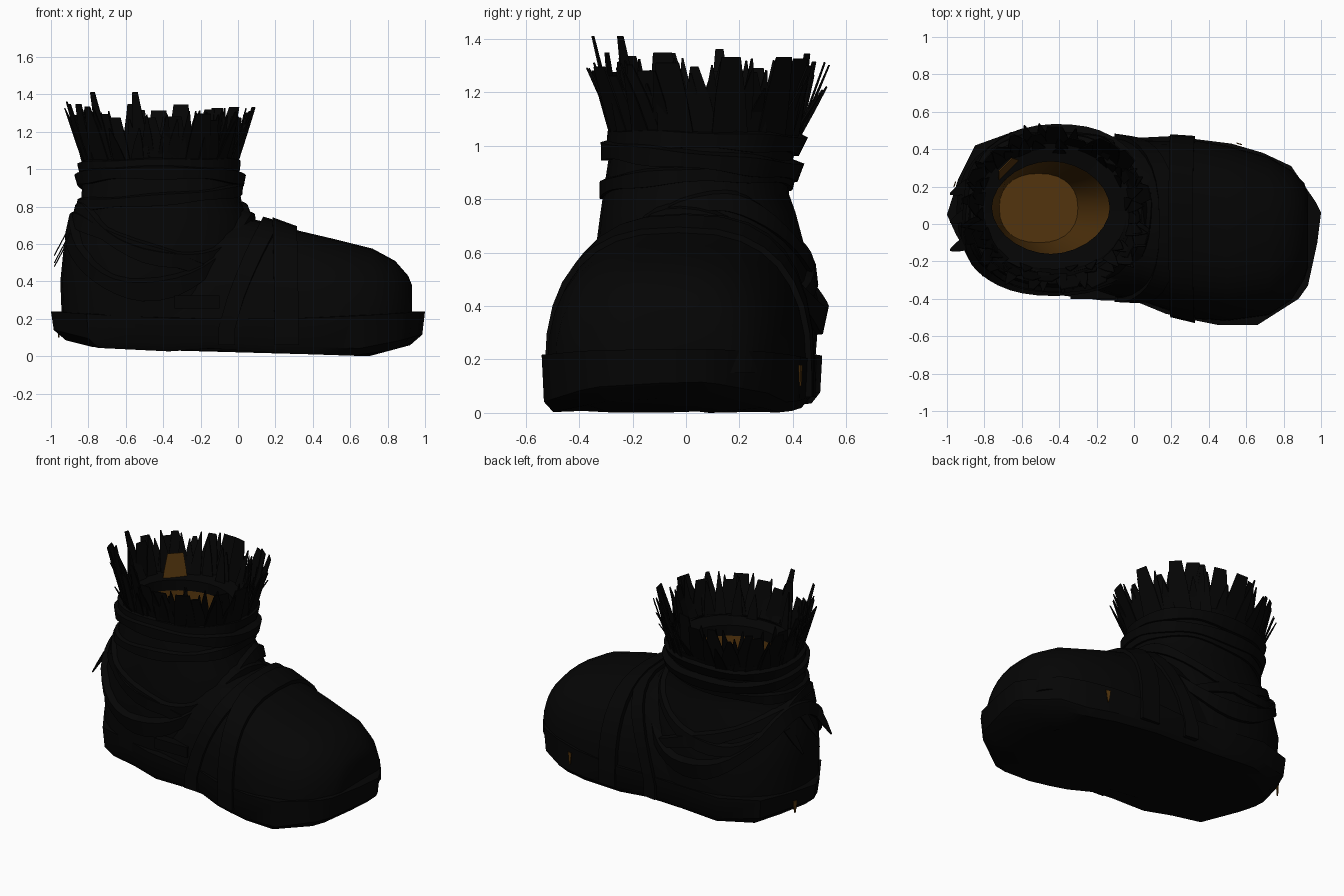
import bpy, bmesh, random
from math import sin, cos, pi, tau, radians
from mathutils import Vector

random.seed(4)
if bpy.data.objects.get("Cube"):
    bpy.data.objects.remove(bpy.data.objects["Cube"])


def material(name, color):
    m = bpy.data.materials.new(name)
    m.use_nodes = True
    m.diffuse_color = (*color, 1)
    bsdf = m.node_tree.nodes["Principled BSDF"]
    bsdf.inputs["Base Color"].default_value = (*color, 1)
    bsdf.inputs["Roughness"].default_value = 0.9
    return m


BLACK = material("black leather", (0.0015, 0.0015, 0.0015))
BROWN = material("brown lining", (0.085, 0.034, 0.004))


def finish(name, bm, mat, smooth=True, fix=True):
    if fix:
        bmesh.ops.recalc_face_normals(bm, faces=bm.faces)
    mesh = bpy.data.meshes.new(name)
    bm.to_mesh(mesh)
    bm.free()
    ob = bpy.data.objects.new(name, mesh)
    bpy.context.collection.objects.link(ob)
    mesh.materials.append(mat)
    if smooth:
        bpy.ops.object.select_all(action="DESELECT")
        ob.select_set(True)
        bpy.context.view_layer.objects.active = ob
        bpy.ops.object.shade_smooth_by_angle(angle=radians(35))
    return ob


def loft(name, rings, mat, caps=(True, True), wrap=False, fix=True):
    """Skin a list of closed rings; wrap also joins the last ring to the first."""
    bm = bmesh.new()
    vs = [[bm.verts.new(p) for p in r] for r in rings]
    n = len(vs[0])
    for a, b in list(zip(vs, vs[1:])) + ([(vs[-1], vs[0])] if wrap else []):
        for i in range(n):
            j = (i + 1) % n
            bm.faces.new((a[i], a[j], b[j], b[i]))
    if caps[0]:
        bm.faces.new(vs[0][::-1])
    if caps[1]:
        bm.faces.new(vs[-1])
    return finish(name, bm, mat, fix=fix)


def lookup(rows, k):
    """Linear interpolation in a table keyed by its first column."""
    if k <= rows[0][0]:
        return rows[0][1:]
    for a, b in zip(rows, rows[1:]):
        if k <= b[0]:
            t = (k - a[0]) / (b[0] - a[0])
            return [p + (q - p) * t for p, q in zip(a[1:], b[1:])]
    return rows[-1][1:]


def power(v, e):
    return (abs(v) ** e) * (1 if v >= 0 else -1)


def oval(box, z, a, grow=0.0, e=0.88):
    x0, x1, y0, y1 = box
    return Vector(((x0 + x1) / 2 + ((x1 - x0) / 2 + grow) * power(cos(a), e),
                   (y0 + y1) / 2 + ((y1 - y0) / 2 + grow) * power(sin(a), e), z))


# Ankle shaft: z, back, front, right, left
SHAFT = [(0.15, -0.94, 0.1, -0.34, 0.48), (0.4, -0.95, 0.1, -0.35, 0.5),
         (0.6, -0.93, 0.1, -0.34, 0.45), (0.75, -0.87, 0.06, -0.32, 0.41),
         (0.82, -0.84, 0.02, -0.31, 0.385), (0.95, -0.83, 0.0, -0.29, 0.4),
         (1.07, -0.83, -0.02, -0.26, 0.44)]
# Foot: x, right, left, top
FOOT = [(-0.6, -0.3, 0.44, 0.33), (-0.3, -0.35, 0.46, 0.42), (-0.12, -0.39, 0.46, 0.72),
        (0.03, -0.41, 0.45, 0.74), (0.2, -0.47, 0.45, 0.71), (0.33, -0.51, 0.45, 0.67),
        (0.5, -0.52, 0.42, 0.63), (0.72, -0.49, 0.36, 0.575), (0.84, -0.41, 0.29, 0.51),
        (0.91, -0.3, 0.22, 0.43), (0.93, -0.24, 0.16, 0.38)]
MOUTH = (-0.76, -0.13, -0.16, 0.335)


def shaft_point(z, a, grow=0.0):
    return oval(lookup(SHAFT, z), z, a, grow)


def foot_point(x, t, grow=0.0):
    """t runs 0..1 over the instep from the left side to the right side."""
    y0, y1, top = lookup(FOOT, x)
    a = pi * t
    return Vector((x, (y0 + y1) / 2 + ((y1 - y0) / 2 + grow) * power(cos(a), 0.75),
                   0.15 + (top - 0.15 + grow) * power(sin(a), 0.8)))


SIDES = [tau * i / 28 for i in range(28)]
ARCH = [i / 16 for i in range(17)]


def mouth_ring(z):
    return [oval(MOUTH, z, a, e=1.06) for a in SIDES]


rings = [[shaft_point(r[0], a) for a in SIDES] for r in SHAFT]
loft("ankle_shaft", rings + [mouth_ring(1.05), mouth_ring(0.98)], BLACK, caps=(True, False))
loft("foot_upper", [[foot_point(r[0], t) for t in ARCH] for r in FOOT], BLACK)

# Lining: an open-topped cup facing inwards
floor = [oval((-0.72, -0.3, -0.1, 0.27), 0.45, a) for a in SIDES]
lining = loft("lining", [mouth_ring(0.98), floor], BROWN, caps=(False, True), fix=False)
lining.data.flip_normals()

# Sole: one outline, curling up under the heel and toe
OUTLINE = [(-1, 0.05), (-0.95, -0.06), (-0.81, -0.28), (-0.6, -0.32), (-0.4, -0.38),
           (-0.16, -0.41), (0, -0.41), (0.17, -0.48), (0.3, -0.51), (0.45, -0.54),
           (0.66, -0.54), (0.88, -0.4), (0.93, -0.33), (0.98, -0.1), (1, 0.06),
           (0.97, 0.12), (0.84, 0.31), (0.69, 0.38), (0.52, 0.43), (0.2, 0.47),
           (0, 0.46), (-0.3, 0.48), (-0.6, 0.51), (-0.85, 0.42), (-0.94, 0.24)]
BOTTOM = [(-0.98, 0.1), (-0.76, 0.045), (-0.35, 0.025), (-0.2, 0.045), (0.24, 0.015),
          (0.7, 0.0), (0.98, 0.075)]


def sole_ring(scale, lift):
    return [(x * scale, y * scale, lookup(BOTTOM, x * scale)[0] + lift) for x, y in OUTLINE]


def sole_top(scale):
    return [(x * scale, y * scale, 0.2 + 0.04 * x * x) for x, y in OUTLINE]


loft("sole", [sole_ring(0.72, 0), sole_ring(0.92, 0), sole_ring(0.985, 0.04),
              sole_top(1), sole_top(0.9)], BLACK)


# Wrapped straps following the shaft surface
def shaft_strap(name, height, width, grow):
    rings = []
    for i in range(48):
        a = tau * i / 48
        z, w = height(a), width * (0.85 + 0.3 * sin(3 * a) ** 2) / 2
        rings.append([shaft_point(z - w, a, -0.02), shaft_point(z - w, a, grow * 0.6),
                      shaft_point(z + w * 0.5, a, grow), shaft_point(z + w, a, -0.02)])
    loft(name, rings, BLACK, caps=(False, False), wrap=True)


shaft_strap("cuff_band", lambda a: 1.02 + 0.015 * cos(a + 1), 0.08, 0.03)
shaft_strap("cuff_wrap", lambda a: 0.95 - 0.04 * sin(a), 0.08, 0.045)
shaft_strap("ankle_wrap", lambda a: 0.86 + 0.04 * cos(a - 0.4), 0.07, 0.02)
shaft_strap("cross_strap", lambda a: 0.55 + 0.19 * cos(2 * a + 0.25), 0.12, 0.035)
shaft_strap("cross_strap_upper", lambda a: 0.66 + 0.14 * cos(2 * a - 0.4), 0.09, 0.025)
shaft_strap("heel_strap", lambda a: 0.55 - 0.2 * cos(a), 0.09, 0.022)


# Straps over the instep, tucked down past the sole edge
def foot_strap(name, x, lean, width, grow):
    rings = []
    for t in [None] + ARCH + [None]:
        s = 0 if not rings else (1 if t is None else t)
        mid, w = x + lean * sin(pi * s), width / 2
        ring = [foot_point(mid - w, s, -0.02), foot_point(mid - w, s, grow),
                foot_point(mid + w, s, grow * 0.7), foot_point(mid + w, s, -0.02)]
        if t is None:
            for p in ring:
                p.z = 0.06
        rings.append(ring)
    loft(name, rings, BLACK)


foot_strap("instep_strap", 0.26, -0.01, 0.13, 0.03)
foot_strap("tongue_strap", -0.06, 0.24, 0.09, 0.025)

# Knot plate on the right side
bm = bmesh.new()
bmesh.ops.create_cube(bm, size=1)
bmesh.ops.scale(bm, vec=(0.24, 0.06, 0.07), verts=bm.verts)
bmesh.ops.translate(bm, vec=(-0.22, -0.37, 0.29), verts=bm.verts)
finish("knot_plate", bm, BLACK)


# Ragged tufts
def blade(bm, base, tip, across, w0, w1):
    mid = base.lerp(tip, 0.55)
    rows = [(base, w0), (mid, w0 * 0.6 + w1 * 0.4), (tip, w1)]
    vs = [(bm.verts.new(p - across * w / 2), bm.verts.new(p + across * w / 2))
          for p, w in rows]
    for a, b in zip(vs, vs[1:]):
        bm.faces.new((a[0], a[1], b[1], b[0]))


def tuft(bm, a, lean, height, w0, w1, inset):
    base = shaft_point(1.02, a, -inset)
    out = Vector((cos(a), sin(a), 0))
    side = Vector((-sin(a), cos(a), 0))
    tip = base + out * lean + side * random.uniform(-0.03, 0.03) + Vector((0, 0, height))
    blade(bm, base, tip, side, w0, w1)


def thicken(name, bm, mat):
    ob = finish(name, bm, mat, smooth=False)
    ob.modifiers.new("thickness", "SOLIDIFY").thickness = 0.006


bm = bmesh.new()
for i in range(28):
    tuft(bm, tau * i / 28 + random.uniform(-0.06, 0.06), random.uniform(0.04, 0.11),
         random.uniform(0.24, 0.33), 0.14, random.uniform(0.02, 0.09), 0.005)
for i in range(60):
    tuft(bm, tau * i / 60 + random.uniform(-0.05, 0.05), random.uniform(0.02, 0.14),
         random.uniform(0.18, 0.31), 0.08, 0.006, random.uniform(0.0, 0.05))
for a, h in ((-2.3, 0.39), (-1.75, 0.39), (1.0, 0.28), (3.0, 0.34)):
    tuft(bm, a, 0.1, h, 0.09, 0.03, 0.01)
thicken("ragged_collar", bm, BLACK)

# Lining scrap standing up at the back of the opening
bm = bmesh.new()
blade(bm, Vector((-0.66, 0.27, 0.95)), Vector((-0.69, 0.32, 1.2)),
      Vector((0.7, 0.7, 0)), 0.17, 0.1)
thicken("lining_scrap", bm, BROWN)

# Loose scraps hanging at the heel
bm = bmesh.new()
for y, z in ((-0.1, 0.66), (0.05, 0.7), (0.2, 0.64)):
    blade(bm, Vector((-0.9, y, z)), Vector((-0.985, y - 0.04, z - 0.16)),
          Vector((0, 1, 0)), 0.08, 0.01)
thicken("heel_scraps", bm, BLACK)

# Small brown tears on the sole edge
bm = bmesh.new()
for x, y, dx, dy in ((-0.95, 0.21, -0.95, 0.3), (0.56, 0.42, 0.3, 0.95)):
    out = Vector((dx, dy, 0)) * 0.012
    blade(bm, Vector((x, y, 0.18)) + out, Vector((x, y, 0.1)) + out,
          Vector((-dy, dx, 0)), 0.03, 0.006)
thicken("sole_tears", bm, BROWN)
